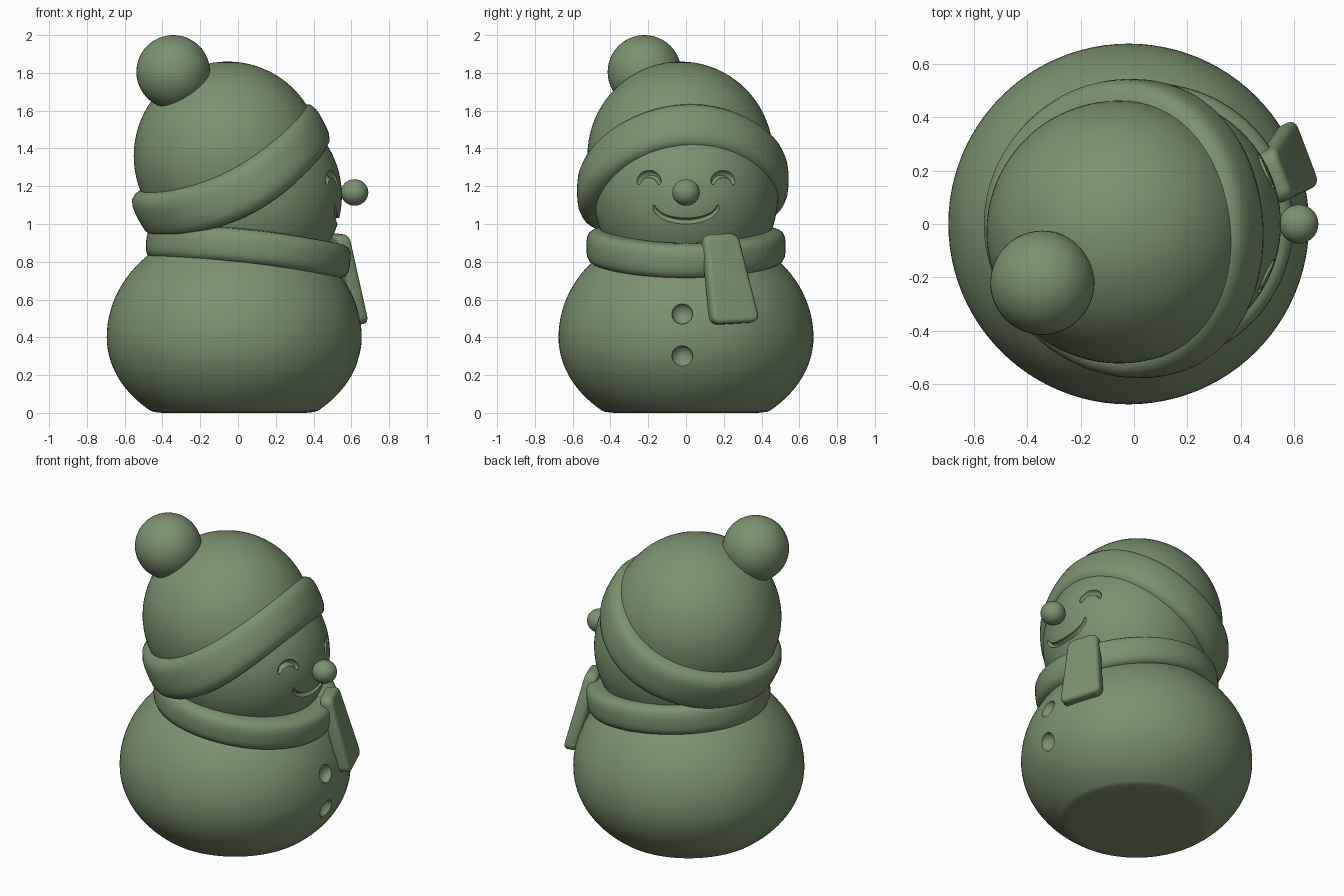
import bpy, bmesh
from math import sin, cos, pi, sqrt, radians
from mathutils import Vector

if "Cube" in bpy.data.objects:
    bpy.data.objects.remove(bpy.data.objects["Cube"])

MAT = bpy.data.materials.new("sage_green")
MAT.diffuse_color = (0.2, 0.29, 0.16, 1)
MAT.use_nodes = True
MAT.node_tree.nodes["Principled BSDF"].inputs["Base Color"].default_value = MAT.diffuse_color


def finish(name, bm):
    bmesh.ops.recalc_face_normals(bm, faces=bm.faces)
    me = bpy.data.meshes.new(name)
    bm.to_mesh(me)
    bm.free()
    for p in me.polygons:
        p.use_smooth = True
    me.materials.append(MAT)
    ob = bpy.data.objects.new(name, me)
    bpy.context.collection.objects.link(ob)
    return ob


def smooth(ob, angle=35):
    bpy.ops.object.select_all(action='DESELECT')
    ob.select_set(True)
    bpy.context.view_layer.objects.active = ob
    bpy.ops.object.shade_smooth_by_angle(angle=radians(angle))


def ball(name, c, r, seg=64):
    bm = bmesh.new()
    bmesh.ops.create_uvsphere(bm, u_segments=seg, v_segments=seg // 2, radius=1)
    for v in bm.verts:
        v.co = Vector(c) + Vector((v.co.x * r[0], v.co.y * r[1], v.co.z * r[2]))
    return finish(name, bm)


def loft(name, rings, closed):
    """Skin a list of equal-length point loops."""
    bm = bmesh.new()
    rows = [[bm.verts.new(p) for p in ring] for ring in rings]
    n, m = len(rows), len(rows[0])
    for i in range(n if closed else n - 1):
        a, b = rows[i], rows[(i + 1) % n]
        for j in range(m):
            k = (j + 1) % m
            bm.faces.new((a[j], a[k], b[k], b[j]))
    if not closed:
        bm.faces.new(rows[0])
        bm.faces.new(rows[-1])
    return finish(name, bm)


def band(name, c, rx, ry, tilt, side, sag, hw, hh, n=96, m=24):
    """Closed tilted band with a rounded-rectangle section."""
    up = Vector((-sin(tilt), 0, cos(tilt)))
    fwd = Vector((cos(tilt), 0, sin(tilt)))
    rings = []
    for i in range(n):
        t = 2 * pi * i / n
        radial = (fwd * cos(t) * ry + Vector((0, sin(t), 0)) * rx).normalized()
        p = Vector(c) + fwd * rx * cos(t) + Vector((0, ry * sin(t), 0))
        p += up * (sag * cos(2 * t) + side * sin(t))
        ring = []
        for j in range(m):
            a = 2 * pi * j / m
            ca, sa = cos(a), sin(a)
            k = (ca ** 4 + sa ** 4) ** -0.25 if hh else 1
            k = 1 + (k - 1) * 0.8
            ring.append(p + radial * hw * ca * k + up * hh * sa * k)
        rings.append(ring)
    return loft(name, rings, True)


def carve(ob, cutters):
    bpy.context.view_layer.objects.active = ob
    for cut in cutters:
        cut.hide_render = True
        mod = ob.modifiers.new("carve", 'BOOLEAN')
        mod.operation, mod.solver, mod.object = 'DIFFERENCE', 'EXACT', cut
        bpy.ops.object.modifier_apply(modifier=mod.name)
        bpy.data.objects.remove(cut)
    smooth(ob)


# Body: lathed egg with a flat base
BC, BR = -0.02, 0.675
prof = [(0.001, 0), (0.38, 0), (0.425, 0.005)]
for i in range(1, 48):
    z = 0.4 - 0.39 * cos(pi / 2 * i / 20) if i <= 20 else 0.4 + 0.59 * sin(pi / 2 * (i - 20) / 28)
    rz = 0.515 if z < 0.4 else 0.59
    prof.append((BR * sqrt(max(0, 1 - ((z - 0.4) / rz) ** 2)), z))
body = loft("body", [[(BC + r * cos(2 * pi * j / 96), r * sin(2 * pi * j / 96), z)
                      for j in range(96)] for r, z in prof], False)

# Button recesses in the belly
buttons = []
for z in (0.525, 0.3):
    x = BC + BR * sqrt(1 - ((z - 0.4) / (0.59 if z > 0.4 else 0.515)) ** 2)
    buttons.append(ball("button_cutter", (x, -0.02, z), (0.045, 0.056, 0.056), 32))
carve(body, buttons)

# Head
HC, HR = Vector((0.05, 0, 1.15)), Vector((0.5, 0.487, 0.5))
head = ball("head", HC, HR, 96)


def groove(name, pts, r):
    """Tapered tube laid on the face surface, used as a cutter."""
    rings, n = [], len(pts)
    path = [Vector((HC.x + HR.x * sqrt(1 - (y / HR.y) ** 2 - ((z - HC.z) / HR.z) ** 2), y, z))
            for y, z in pts]
    for i, p in enumerate(path):
        d = (path[min(i + 1, n - 1)] - path[max(i - 1, 0)]).normalized()
        nrm = Vector(((p.x - HC.x) / HR.x, p.y / HR.y, (p.z - HC.z) / HR.z)).normalized()
        s = d.cross(nrm).normalized()
        w = r * (0.3 + 0.7 * sqrt(max(0, sin(pi * i / (n - 1)))))
        rings.append([p + s * w * cos(a) + nrm * 1.5 * w * sin(a)
                      for a in [2 * pi * k / 12 for k in range(12)]])
    return loft(name, rings, False)


# Smile and two happy eyes carved into the face
arc = [i / 20 for i in range(21)]
cuts = [groove("mouth_cutter", [(-0.17 * cos(pi * t), 1.1 - 0.085 * sin(pi * t)) for t in arc], 0.016)]
for s in (-1, 1):
    cuts.append(groove("eye_cutter", [(s * 0.197 - 0.055 * cos(pi * t), 1.21 + 0.055 * sin(pi * t))
                                      for t in arc], 0.02))
carve(head, cuts)

# Nose
ball("nose", (0.617, 0, 1.167), (0.073, 0.073, 0.07), 40)

# Hat: dome, rolled brim and pompom
ball("hat_dome", (-0.055, -0.03, 1.36), (0.497, 0.492, 0.5), 80)
band("hat_brim", (-0.017, -0.017, 1.245), 0.455, 0.46, radians(28), 0.035, 0.045, 0.1, 0.13)
ball("hat_pompom", (-0.343, -0.22, 1.805), (0.195, 0.195, 0.195), 48)

# Scarf loop
band("scarf", (0.055, 0, 0.866), 0.455, 0.44, radians(-6), 0, -0.013, 0.088, 0.093)

# Scarf tail: rounded slab hanging from the loop
outer = [Vector(p) for p in ((0.595, 0.10, 0.945), (0.525, 0.28, 0.955),
                             (0.605, 0.40, 0.485), (0.70, 0.15, 0.47))]
back = Vector((0.9, 0.4, 0.1)) * -0.08
bm = bmesh.new()
f = [bm.verts.new(p) for p in outer]
b = [bm.verts.new(p + back) for p in outer]
bm.faces.new(f)
bm.faces.new(b[::-1])
for i in range(4):
    k = (i + 1) % 4
    bm.faces.new((f[i], b[i], b[k], f[k]))
sides = [e for e in bm.edges if (e.verts[0] in f) != (e.verts[1] in f)]
bmesh.ops.bevel(bm, geom=sides, offset=0.045, segments=5, profile=0.5, affect='EDGES')
bm.normal_update()
rims = [e for e in bm.edges if any(len(fc.verts) > 4 for fc in e.link_faces)]
bmesh.ops.bevel(bm, geom=rims, offset=0.025, segments=4, profile=0.5, affect='EDGES')
smooth(finish("scarf_tail", bm), 40)
